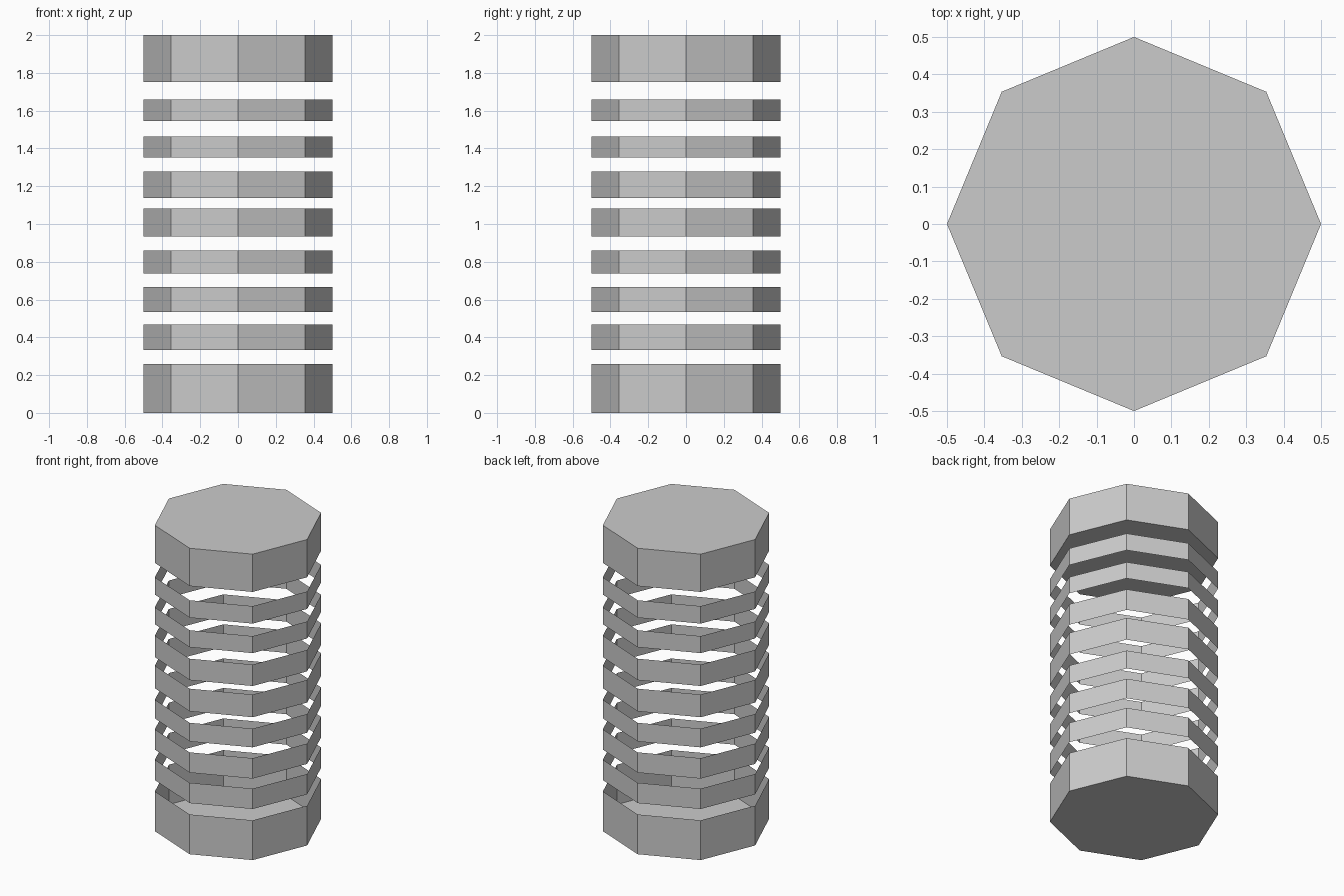
import bpy, bmesh, math

if "Cube" in bpy.data.objects:
    bpy.data.objects.remove(bpy.data.objects["Cube"])

RADIUS = 0.5
SIDES = 8

grey = bpy.data.materials.new("light_grey")
grey.diffuse_color = (0.6, 0.6, 0.6, 1.0)
grey.use_nodes = True
grey.node_tree.nodes["Principled BSDF"].inputs["Base Color"].default_value = grey.diffuse_color


def octagon_band(name, z0, z1, floor=False, lid=False):
    """Eight-sided thin wall from z0 to z1, optionally closed at either end."""
    bm = bmesh.new()
    loops = []
    for z in (z0, z1):
        loops.append([bm.verts.new((RADIUS * math.cos(2 * math.pi * i / SIDES),
                                    RADIUS * math.sin(2 * math.pi * i / SIDES), z))
                      for i in range(SIDES)])
    low, high = loops
    for i in range(SIDES):
        j = (i + 1) % SIDES
        bm.faces.new((low[i], low[j], high[j], high[i]))
    if floor:
        bm.faces.new(low[::-1])
    if lid:
        bm.faces.new(high)
    mesh = bpy.data.meshes.new(name)
    bm.to_mesh(mesh)
    bm.free()
    mesh.materials.append(grey)
    obj = bpy.data.objects.new(name, mesh)
    bpy.context.collection.objects.link(obj)
    return obj


# Base: open tray with a floor
octagon_band("base_tray", 0.0, 0.26, floor=True)

# Thin open rings floating between the base and the cap
rings = [(0.334, 0.467), (0.533, 0.666), (0.737, 0.859), (0.934, 1.082),
         (1.138, 1.278), (1.353, 1.464), (1.546, 1.66)]
for n, (z0, z1) in enumerate(rings, 1):
    octagon_band(f"ring_{n}", z0, z1)

# Solid top cap
octagon_band("top_cap", 1.753, 2.0, floor=True, lid=True)
